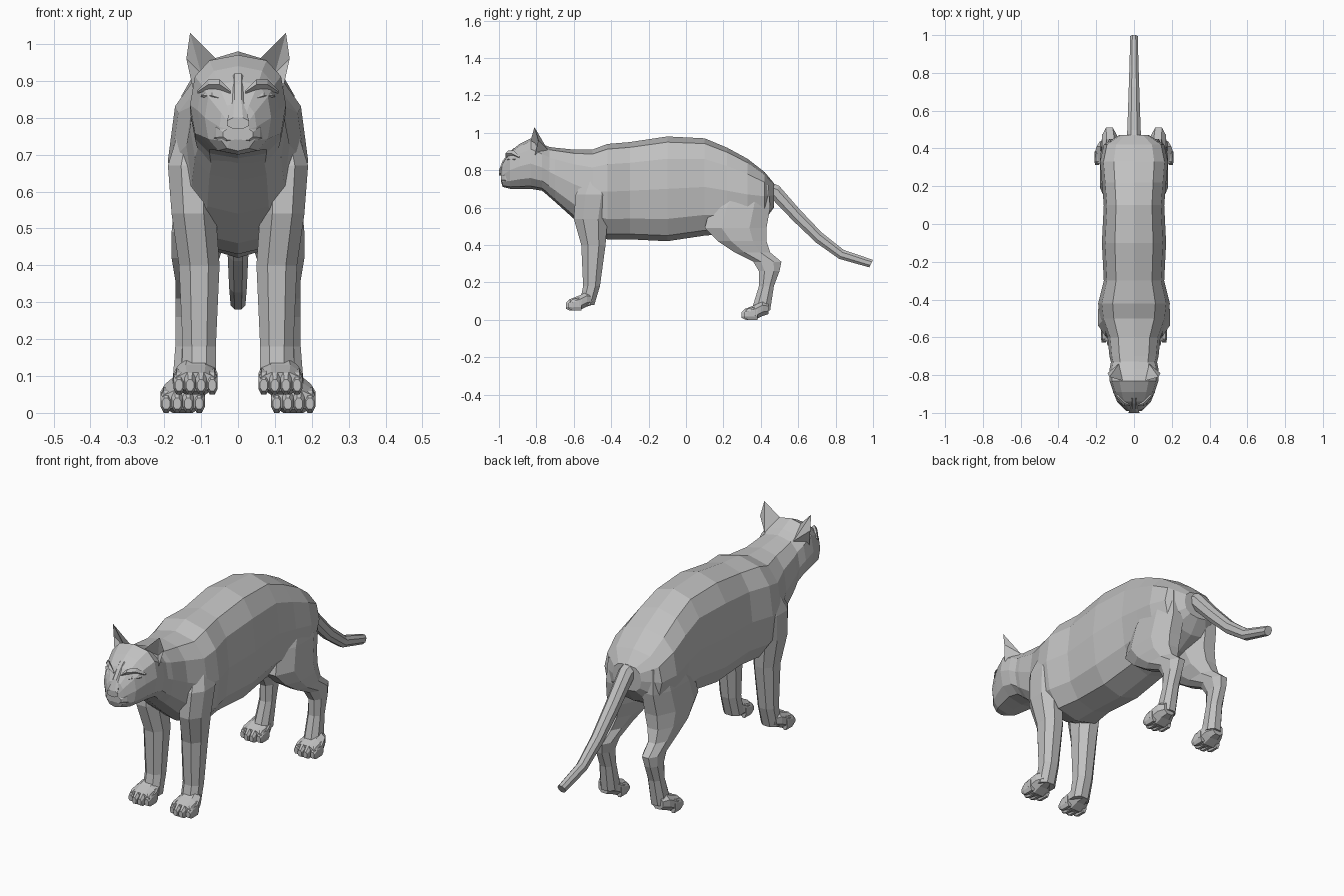
import bpy
import bmesh
from math import sin, cos, pi, copysign
from mathutils import Vector

if "Cube" in bpy.data.objects:
    bpy.data.objects.remove(bpy.data.objects["Cube"], do_unlink=True)

# One plain grey coat for the whole animal
GREY = (.53, .53, .53, 1)
coat = bpy.data.materials.new("grey_coat")
coat.use_nodes = True
coat.diffuse_color = GREY
for node in coat.node_tree.nodes:
    if node.type == 'BSDF_PRINCIPLED':
        node.inputs["Base Color"].default_value = GREY


def finish(name, bm, mirrored):
    """Turn the finished shape into a named, flat-shaded object."""
    bmesh.ops.recalc_face_normals(bm, faces=bm.faces[:])
    mesh = bpy.data.meshes.new(name)
    bm.to_mesh(mesh)
    bm.free()
    mesh.materials.append(coat)
    obj = bpy.data.objects.new(name, mesh)
    bpy.context.collection.objects.link(obj)
    if mirrored:
        mirror = obj.modifiers.new("mirror_sides", 'MIRROR')
        mirror.use_axis = (True, False, False)
        mirror.use_mirror_merge = False


def add_loft(bm, rings):
    """Skin a closed tube through rings with equal point counts."""
    loops = [[bm.verts.new(point) for point in ring] for ring in rings]
    for first, second in zip(loops, loops[1:]):
        for i in range(len(first)):
            bm.faces.new((first[i - 1], first[i], second[i], second[i - 1]))
    bm.faces.new(loops[0])
    bm.faces.new(loops[-1])


def loft(name, rings, mirrored=False):
    bm = bmesh.new()
    add_loft(bm, rings)
    finish(name, bm, mirrored)


def squared(value, power):
    return copysign(abs(value) ** power, value)


def trunk_ring(y, bottom, top, half_width):
    """Twelve-sided rounded section with a narrow flat back and belly."""
    middle, half_height = (top + bottom) / 2, (top - bottom) / 2
    angles = [pi * step / 6 for step in range(12)]
    return [(half_width * squared(sin(a), .75), y, middle + half_height * squared(cos(a), .8))
            for a in angles]


def chamfered(low_a, high_a, low_b, high_b):
    """Eight-sided outline that fills a rectangle."""
    mid_a, mid_b = (low_a + high_a) / 2, (low_b + high_b) / 2
    half_a, half_b = (high_a - low_a) / 2, (high_b - low_b) / 2
    corners = [(1, .45), (.45, 1), (-.45, 1), (-1, .45), (-1, -.45), (-.45, -1), (.45, -1), (1, -.45)]
    return [(mid_a + u * half_a, mid_b + v * half_b) for u, v in corners]


def level_ring(height, inner, outer, front, back):
    return [(x, y, height) for x, y in chamfered(inner, outer, front, back)]


def upright_ring(y, centre, half_width, bottom, top):
    return [(x, y, z) for x, z in chamfered(centre - half_width, centre + half_width, bottom, top)]


# Head, from nose to nape: y, bottom, top, half width
head = [(-.99, .74, .8, .03), (-.98, .71, .84, .05), (-.94, .7, .9, .09),
        (-.89, .7, .94, .11), (-.83, .7, .97, .13), (-.77, .69, .94, .13), (-.72, .65, .92, .12)]
loft("head", [trunk_ring(*station) for station in head])

# Neck, trunk and rump
trunk = [(-.78, .7, .93, .11), (-.7, .63, .92, .13), (-.6, .54, .91, .14), (-.5, .46, .91, .18),
         (-.42, .43, .94, .19), (-.3, .43, .95, .16), (-.1, .42, .98, .17), (.1, .45, .97, .16),
         (.22, .46, .92, .17), (.33, .48, .86, .18), (.42, .53, .79, .16), (.47, .6, .73, .08)]
loft("body", [trunk_ring(*station) for station in trunk])

# Tail: sections lean with the curve and taper evenly to the end
tail_path = [(.42, .7), (.48, .68), (.59, .56), (.71, .44), (.83, .35), (.99, .3)]
tail_rings = []
for i, (y, height) in enumerate(tail_path):
    taper = 1 - i / 10
    ring = upright_ring(y, 0, .04 * taper, height - .04 * taper, height + .04 * taper)
    tail_rings.append([(px, min(1, py + (pz - height) / 2), pz) for px, py, pz in ring])
loft("tail", tail_rings)

# Legs: height, inner x, outer x, front y, back y
front_leg = [(.8, .08, .15, -.52, -.42), (.67, .06, .19, -.59, -.4), (.54, .06, .18, -.6, -.42),
             (.4, .05, .16, -.56, -.43), (.18, .06, .15, -.55, -.46), (.08, .06, .15, -.57, -.49)]
hind_leg = [(.72, .06, .15, .22, .44), (.6, .03, .17, .13, .45), (.49, .03, .18, .1, .43),
            (.42, .05, .18, .17, .43), (.36, .08, .17, .26, .45), (.31, .09, .17, .36, .51),
            (.26, .1, .17, .39, .5), (.18, .1, .17, .39, .47), (.05, .1, .18, .35, .45)]
loft("front_legs", [level_ring(*level) for level in front_leg], True)
loft("hind_legs", [level_ring(*level) for level in hind_leg], True)


# Paws: a sloping pad with a lifted heel, and four rounded toes
def paw(name, centre, toe_y, floor):
    half = .06
    bm = bmesh.new()
    pad = [(.03, .9, .01, .06), (.08, 1, 0, .08), (.12, .8, .02, .1), (.15, .5, .03, .09)]
    add_loft(bm, [upright_ring(toe_y + back, centre, half * width, floor + low, floor + high)
                  for back, width, low, high in pad])
    for offset in (-.75, -.25, .25, .75):
        x, y = centre + offset * half, toe_y + abs(offset) * half / 2
        toe = [(0, .7, .01, .04), (.02, 1, 0, .06), (.07, .9, 0, .07)]
        add_loft(bm, [upright_ring(y + back, x, half * width / 4, floor + low, floor + high)
                      for back, width, low, high in toe])
    finish(name, bm, True)


paw("front_paws", centre=.115, toe_y=-.65, floor=.05)
paw("hind_paws", centre=.15, toe_y=.29, floor=0)

# Ears: hollow at the front
bm = bmesh.new()
tip, inner, low, side, back, hollow = [bm.verts.new(point) for point in (
    (.13, -.81, 1.03), (.06, -.83, .96), (.12, -.81, .87),
    (.14, -.79, .96), (.08, -.74, .91), (.1, -.78, .92))]
for corners in ((tip, inner, hollow), (inner, low, hollow), (low, side, hollow), (side, tip, hollow),
                (tip, back, inner), (tip, side, back), (side, low, back), (inner, back, low)):
    bm.faces.new(corners)
finish("ears", bm, True)

# Nose bridge widening to the nose
bridge = [(-.92, .02, .86, .92), (-.95, .02, .82, .89), (-.98, .02, .77, .85), (-1, .03, .77, .8)]
loft("nose", [upright_ring(y, 0, width, low, high) for y, width, low, high in bridge])

# Muzzle pads
muzzle = [(-.93, .04, .72, .8), (-.97, .03, .73, .79), (-.99, .02, .74, .77)]
loft("muzzle", [upright_ring(y, width, width, low, high) for y, width, low, high in muzzle], True)


# Brows and narrowed eyes: thin ridges with pointed ends
def ridge(name, path, thickness):
    rings = []
    for i, point in enumerate(path):
        radius = thickness if 0 < i < len(path) - 1 else thickness / 3
        rings.append([Vector(point) + radius * Vector((0, cos(a), sin(a)))
                      for a in (0, pi / 2, pi, -pi / 2)])
    loft(name, rings, True)


ridge("brows", [(.02, -.96, .87), (.05, -.95, .89), (.08, -.92, .89), (.11, -.89, .87)], .014)
ridge("eyes", [(.04, -.96, .85), (.07, -.94, .86), (.1, -.91, .86)], .01)
